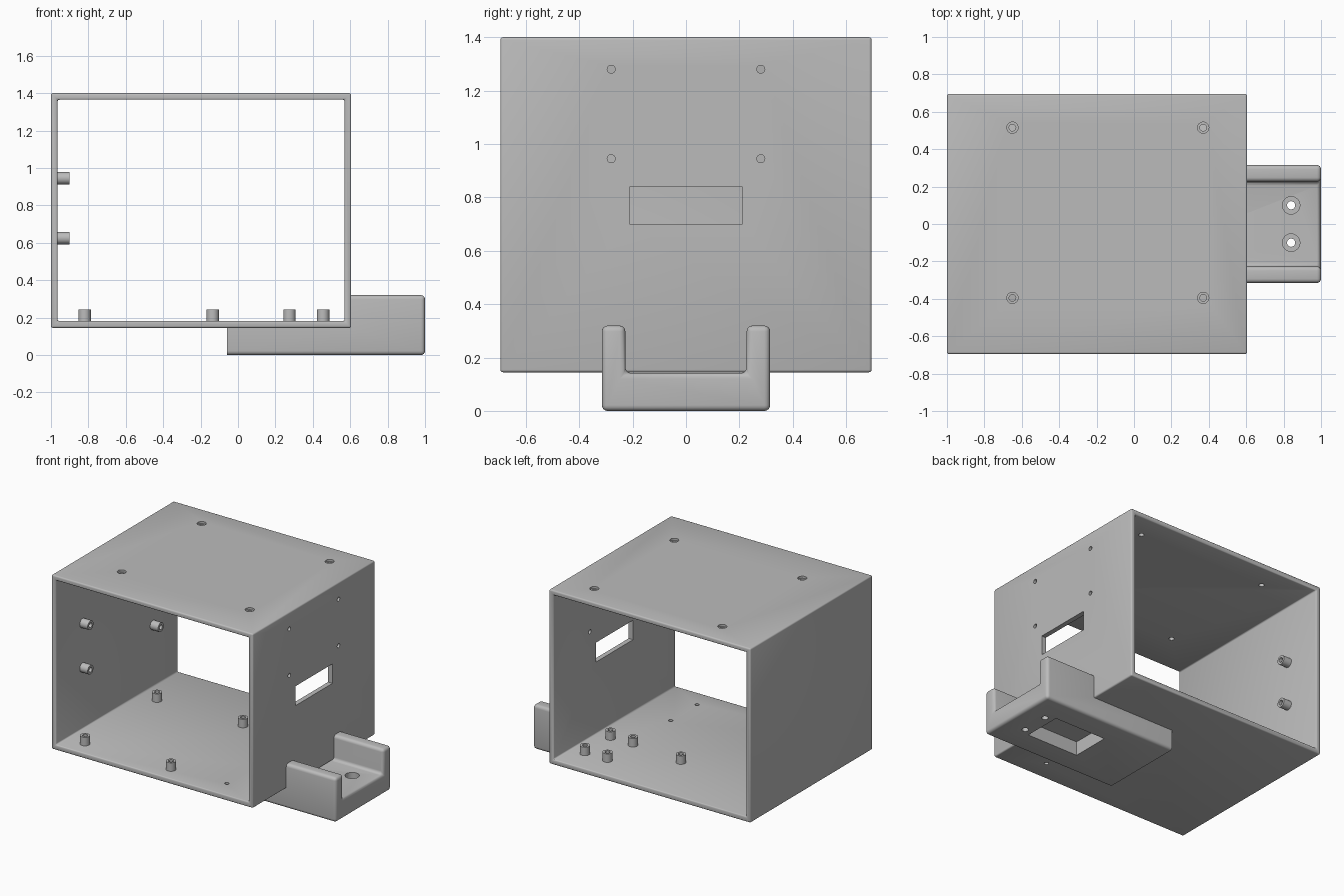
import bpy, bmesh
from math import pi
from mathutils import Matrix, Vector

if "Cube" in bpy.data.objects:
    bpy.data.objects.remove(bpy.data.objects["Cube"])

grey = bpy.data.materials.new("plain grey")
grey.use_nodes = True
grey.diffuse_color = (0.5, 0.5, 0.5, 1)
grey.node_tree.nodes["Principled BSDF"].inputs["Base Color"].default_value = (0.5, 0.5, 0.5, 1)


def add_box(bm, x, y, z):
    """Box from (min, max) pairs."""
    size = [b - a for a, b in (x, y, z)]
    mid = Vector([(a + b) / 2 for a, b in (x, y, z)])
    bmesh.ops.create_cube(bm, size=1, matrix=Matrix.Translation(mid) @ Matrix.Diagonal((*size, 1)))


def add_rod(bm, centre, radius, length, along_x=False):
    turn = Matrix.Rotation(pi / 2, 4, "Y") if along_x else Matrix()
    bmesh.ops.create_cone(bm, cap_ends=True, segments=24, radius1=radius, radius2=radius,
                          depth=length, matrix=Matrix.Translation(centre) @ turn)


def make(name, bm):
    bmesh.ops.recalc_face_normals(bm, faces=bm.faces)
    mesh = bpy.data.meshes.new(name)
    bm.to_mesh(mesh)
    bm.free()
    mesh.materials.append(grey)
    ob = bpy.data.objects.new(name, mesh)
    bpy.context.collection.objects.link(ob)
    return ob


def apply(ob, mod):
    bpy.context.view_layer.objects.active = ob
    bpy.ops.object.modifier_apply(modifier=mod.name)


def cut(ob, bm):
    cutter = make("cutter", bm)
    cutter.hide_render = True
    mod = ob.modifiers.new("cut", "BOOLEAN")
    mod.operation, mod.solver, mod.object = "DIFFERENCE", "EXACT", cutter
    apply(ob, mod)
    bpy.data.objects.remove(cutter)


def smooth(ob):
    bpy.ops.object.select_all(action="DESELECT")
    ob.select_set(True)
    bpy.context.view_layer.objects.active = ob
    bpy.ops.object.shade_smooth_by_angle(angle=0.6)


# Case: open-ended tube with softened edges
bm = bmesh.new()
add_box(bm, (-1, 0.605), (-0.695, 0.695), (0.145, 1.4))
case = make("case", bm)
bm = bmesh.new()
add_box(bm, (-0.965, 0.57), (-1, 1), (0.182, 1.365))
cut(case, bm)
mod = case.modifiers.new("soften", "BEVEL")
mod.width, mod.segments = 0.01, 3
apply(case, mod)

# Case openings: lid screws, side window and screws, floor screws
lid = [(x, y) for x in (-0.65, 0.37) for y in (-0.395, 0.515)]
bm = bmesh.new()
add_box(bm, (0.5, 0.7), (-0.212, 0.212), (0.7, 0.84))
for x, y in lid:
    add_rod(bm, (x, y, 1.4), 0.018, 0.2)
for y in (-0.28, 0.28):
    for z in (0.945, 1.28):
        add_rod(bm, (0.6, y, z), 0.015, 0.2, True)
for y in (-0.54, -0.24):
    add_rod(bm, (0.29, y, 0.16), 0.015, 0.1)
cut(case, bm)
bm = bmesh.new()
for x, y in lid:
    add_rod(bm, (x, y, 1.4), 0.03, 0.03)
cut(case, bm)
smooth(case)

# Bracket: U-shaped profile with rounded edges
bm = bmesh.new()
half = [(0.315, 0), (0.315, 0.32), (0.227, 0.32), (0.227, 0.142)]
outline = half + [(-y, z) for y, z in reversed(half)]
face = bm.faces.new([bm.verts.new((-0.06, y, z)) for y, z in outline])
new = bmesh.ops.extrude_face_region(bm, geom=[face])["geom"]
bmesh.ops.translate(bm, vec=(1.06, 0, 0), verts=[v for v in new if isinstance(v, bmesh.types.BMVert)])
bmesh.ops.recalc_face_normals(bm, faces=bm.faces)
rounded = [e for e in bm.edges if max(v.co.x for v in e.verts) > 0.5]
bmesh.ops.bevel(bm, geom=rounded, offset=0.022, segments=4, profile=0.5, affect="EDGES")
bracket = make("bracket", bm)

# Bracket cheeks stop at the case wall; pocket below and screw holes
bm = bmesh.new()
add_box(bm, (-0.2, 0.6), (-0.5, 0.5), (0.146, 0.5))
cut(bracket, bm)
bm = bmesh.new()
add_box(bm, (0.37, 0.78), (-0.14, 0.14), (-0.1, 0.1))
for y in (-0.1, 0.1):
    add_rod(bm, (0.84, y, 0.1), 0.022, 0.4)
cut(bracket, bm)
bm = bmesh.new()
for y in (-0.1, 0.1):
    add_rod(bm, (0.84, y, 0.142), 0.047, 0.12)
cut(bracket, bm)
smooth(bracket)


def standoffs(name, places, along_x=False):
    """Short hollow posts standing on the floor or on the left wall."""
    bm, bore = bmesh.new(), bmesh.new()
    step = Vector((0.03, 0, 0)) if along_x else Vector((0, 0, 0.03))
    for place in places:
        add_rod(bm, place, 0.033, 0.07, along_x)
        add_rod(bore, Vector(place) + step, 0.017, 0.07, along_x)
    ob = make(name, bm)
    cut(ob, bore)
    smooth(ob)


standoffs("large_board_posts", [(x, y, 0.208) for x in (-0.82, -0.135) for y in (-0.57, 0.25)])
standoffs("small_board_posts", [(x, y, 0.208) for x in (0.275, 0.455) for y in (0.21, 0.5)])
standoffs("wall_posts", [(-0.937, y, z) for y in (-0.39, 0.41) for z in (0.625, 0.945)], True)
